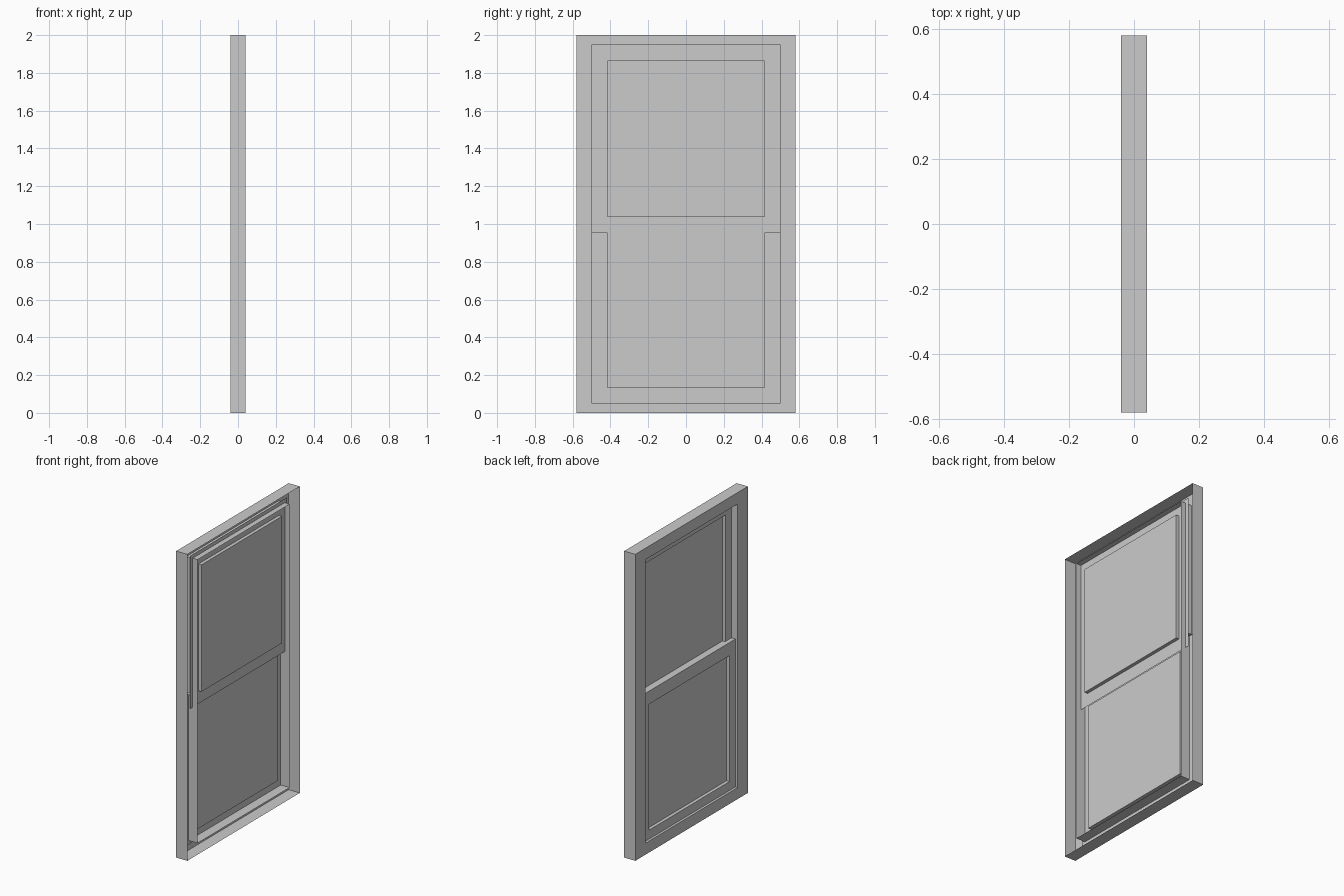
import bpy, bmesh

if "Cube" in bpy.data.objects:
    bpy.data.objects.remove(bpy.data.objects["Cube"])

# rectangle = (half width in y, z bottom, z top)
def loop(bm, x, rect):
    w, z0, z1 = rect
    return [bm.verts.new((x, y, z)) for y, z in ((-w, z0), (w, z0), (w, z1), (-w, z1))]

def bridge(bm, a, b):
    for i in range(4):
        j = (i + 1) % 4
        bm.faces.new((a[i], a[j], b[j], b[i]))

def folded_sheet(name, sections, cap=False):
    """Thin sheet metal part: rectangular sections joined in order, optionally closed by a pane."""
    bm = bmesh.new()
    rings = [loop(bm, x, r) for x, r in sections]
    for a, b in zip(rings, rings[1:]):
        bridge(bm, a, b)
    if cap:
        bm.faces.new(rings[-1])
    bmesh.ops.recalc_face_normals(bm, faces=bm.faces)
    me = bpy.data.meshes.new(name)
    bm.to_mesh(me)
    bm.free()
    ob = bpy.data.objects.new(name, me)
    bpy.context.collection.objects.link(ob)
    return ob

D = 0.04
OUTER = (0.58, 0.0, 2.0)
INNER = (0.475, 0.075, 1.925)

# window frame: outer skin, flat face, inner lining (open at the +x side)
folded_sheet("window_frame", [(D, OUTER), (-D, OUTER), (-D, INNER), (D, INNER)])

# sashes: flat border folding back to a recessed pane
LOW_X, UP_X, RECESS = -0.024, 0.005, 0.022
for name, x, outer, pane in (
        ("lower_sash", LOW_X, (0.5, 0.05, 1.04), (0.415, 0.133, 0.955)),
        ("upper_sash", UP_X, (0.5, 0.953, 1.95), (0.415, 1.037, 1.865))):
    folded_sheet(name, [(x, outer), (x, pane), (x + RECESS, pane)], cap=True)

# meeting ledge on top of the lower sash
bm = bmesh.new()
bm.faces.new([bm.verts.new((x, y, 1.04)) for x, y in
              ((LOW_X, -0.5), (UP_X, -0.5), (UP_X, 0.5), (LOW_X, 0.5))])
me = bpy.data.meshes.new("meeting_ledge")
bm.to_mesh(me)
bm.free()
bpy.context.collection.objects.link(bpy.data.objects.new("meeting_ledge", me))
